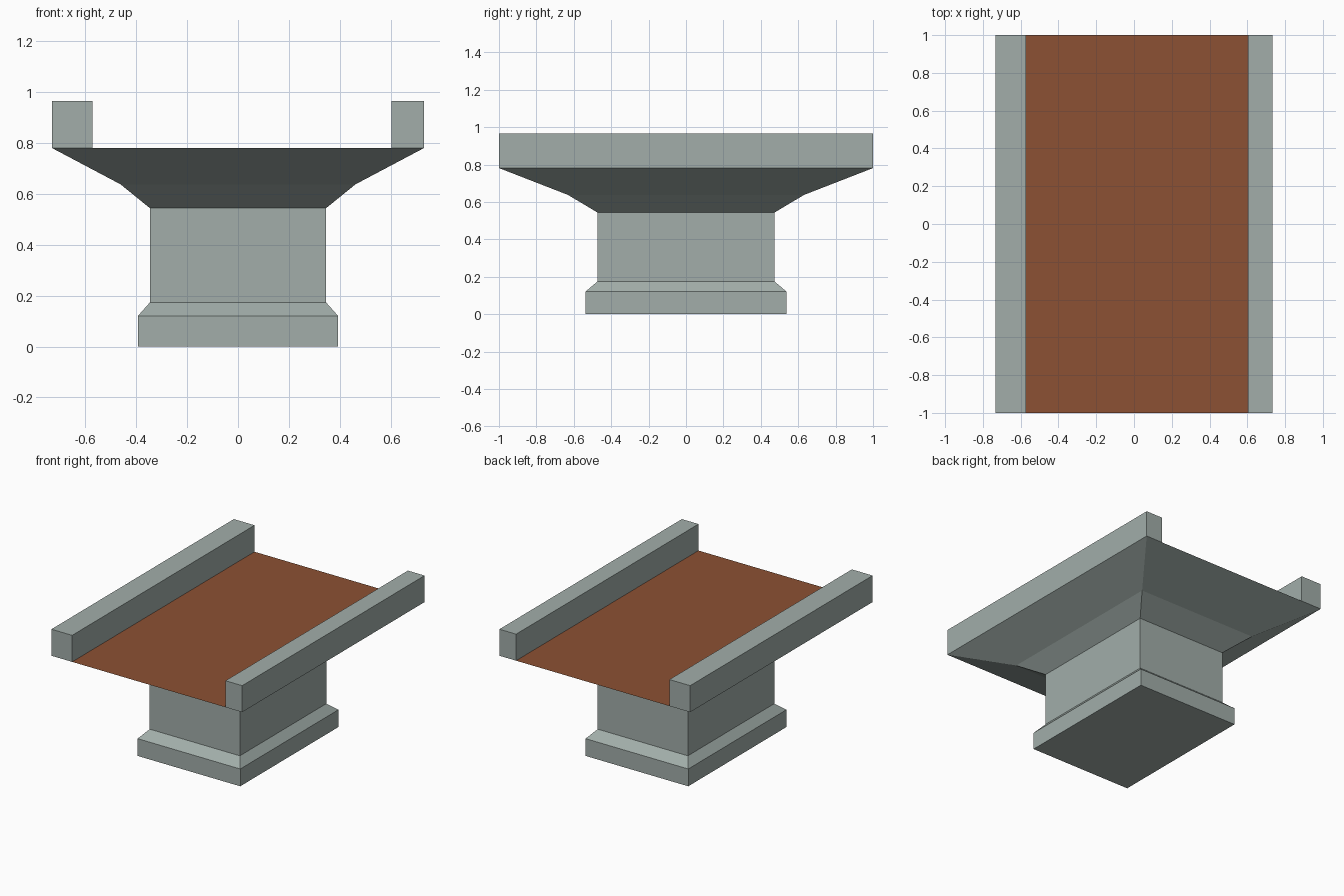
import bpy, bmesh

if "Cube" in bpy.data.objects:
    bpy.data.objects.remove(bpy.data.objects["Cube"])


def material(name, color):
    m = bpy.data.materials.new(name)
    m.diffuse_color = (*color, 1)
    m.use_nodes = True
    m.node_tree.nodes["Principled BSDF"].inputs["Base Color"].default_value = m.diffuse_color
    return m


concrete = material("grey_concrete", (0.36, 0.423, 0.40))
dirt = material("brown_road", (0.262, 0.083, 0.033))


def loft(name, rings, mat, cap_bottom=True, cap_top=True):
    """Stack rectangles (x0, x1, half_y, z) and skin them into a flat-faced part."""
    bm = bmesh.new()
    loops = [[bm.verts.new(p) for p in ((x0, -y, z), (x1, -y, z), (x1, y, z), (x0, y, z))]
             for x0, x1, y, z in rings]
    for low, high in zip(loops, loops[1:]):
        for i in range(4):
            j = (i + 1) % 4
            bm.faces.new((low[i], low[j], high[j], high[i]))
    if cap_bottom:
        bm.faces.new(loops[0][::-1])
    if cap_top:
        bm.faces.new(loops[-1])
    me = bpy.data.meshes.new(name)
    bm.to_mesh(me)
    bm.free()
    me.materials.append(mat)
    ob = bpy.data.objects.new(name, me)
    bpy.context.collection.objects.link(ob)
    return ob


W, DECK, TOP = 0.732, 0.781, 0.965
ROAD_L, ROAD_R = -0.573, 0.604

# Pier: plinth, chamfer, shaft and flared underside (half x, half y, z)
profile = [(0.394, 0.538, 0), (0.394, 0.538, 0.12), (0.346, 0.474, 0.174),
           (0.346, 0.474, 0.544), (0.462, 0.632, 0.638), (W, 1.0, DECK)]
loft("bridge_pier", [(-x, x, y, z) for x, y, z in profile], concrete, cap_top=False)

# Road surface closes the pier between the parapets
loft("road_surface", [(ROAD_L, ROAD_R, 1.0, DECK)], dirt, cap_bottom=False)

# Parapets, the left one slightly wider
for name, x0, x1 in (("left_parapet", -W, ROAD_L), ("right_parapet", ROAD_R, W)):
    loft(name, [(x0, x1, 1.0, DECK), (x0, x1, 1.0, TOP)], concrete)
